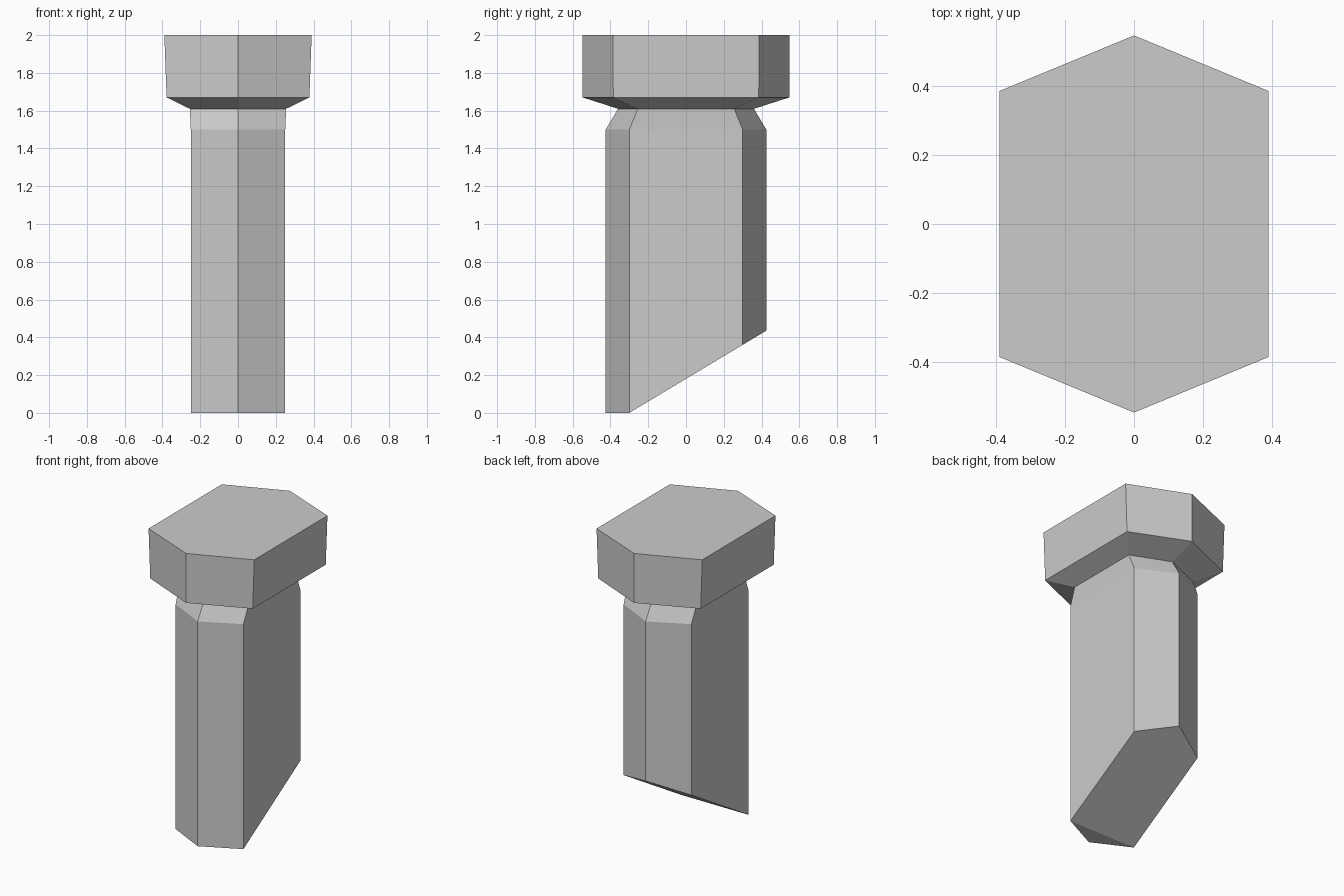
import bpy
import bmesh

# Remove the default object
cube = bpy.data.objects.get("Cube")
if cube:
    bpy.data.objects.remove(cube, do_unlink=True)

# Single plain grey
grey = bpy.data.materials.new("light grey")
grey.use_nodes = True
colour = (0.6, 0.6, 0.6, 1.0)
grey.diffuse_color = colour
grey.node_tree.nodes["Principled BSDF"].inputs["Base Color"].default_value = colour


def hex_ring(bm, half_width, side_y, tip_y, height):
    """Elongated hexagon with points at front and back."""
    outline = [(0, -tip_y), (half_width, -side_y), (half_width, side_y),
               (0, tip_y), (-half_width, side_y), (-half_width, -side_y)]
    return [bm.verts.new((x, y, height(y))) for x, y in outline]


def slanted_foot(y):
    """Flat toe at the front, then a straight slope rising to the back."""
    return max(0.0, 0.6 * (y + 0.3))


def level(z):
    return lambda y: z


bm = bmesh.new()

# Shaft, bevelled neck, flared collar and head
rings = [
    hex_ring(bm, 0.25, 0.3, 0.425, slanted_foot),
    hex_ring(bm, 0.25, 0.3, 0.425, level(1.5)),
    hex_ring(bm, 0.255, 0.255, 0.36, level(1.61)),
    hex_ring(bm, 0.378, 0.385, 0.547, level(1.67)),
    hex_ring(bm, 0.39, 0.386, 0.547, level(2.0)),
]
for low, high in zip(rings, rings[1:]):
    for i in range(6):
        j = (i + 1) % 6
        bm.faces.new((low[i], low[j], high[j], high[i]))

# Flat top, and the foot as a toe triangle plus the sloped cut
bm.faces.new(rings[-1])
foot = rings[0]
bm.faces.new((foot[0], foot[5], foot[1]))
bm.faces.new((foot[1], foot[5], foot[4], foot[3], foot[2]))
bmesh.ops.recalc_face_normals(bm, faces=bm.faces)

mesh = bpy.data.meshes.new("peg")
bm.to_mesh(mesh)
bm.free()
mesh.materials.append(grey)
peg = bpy.data.objects.new("peg", mesh)
bpy.context.scene.collection.objects.link(peg)
